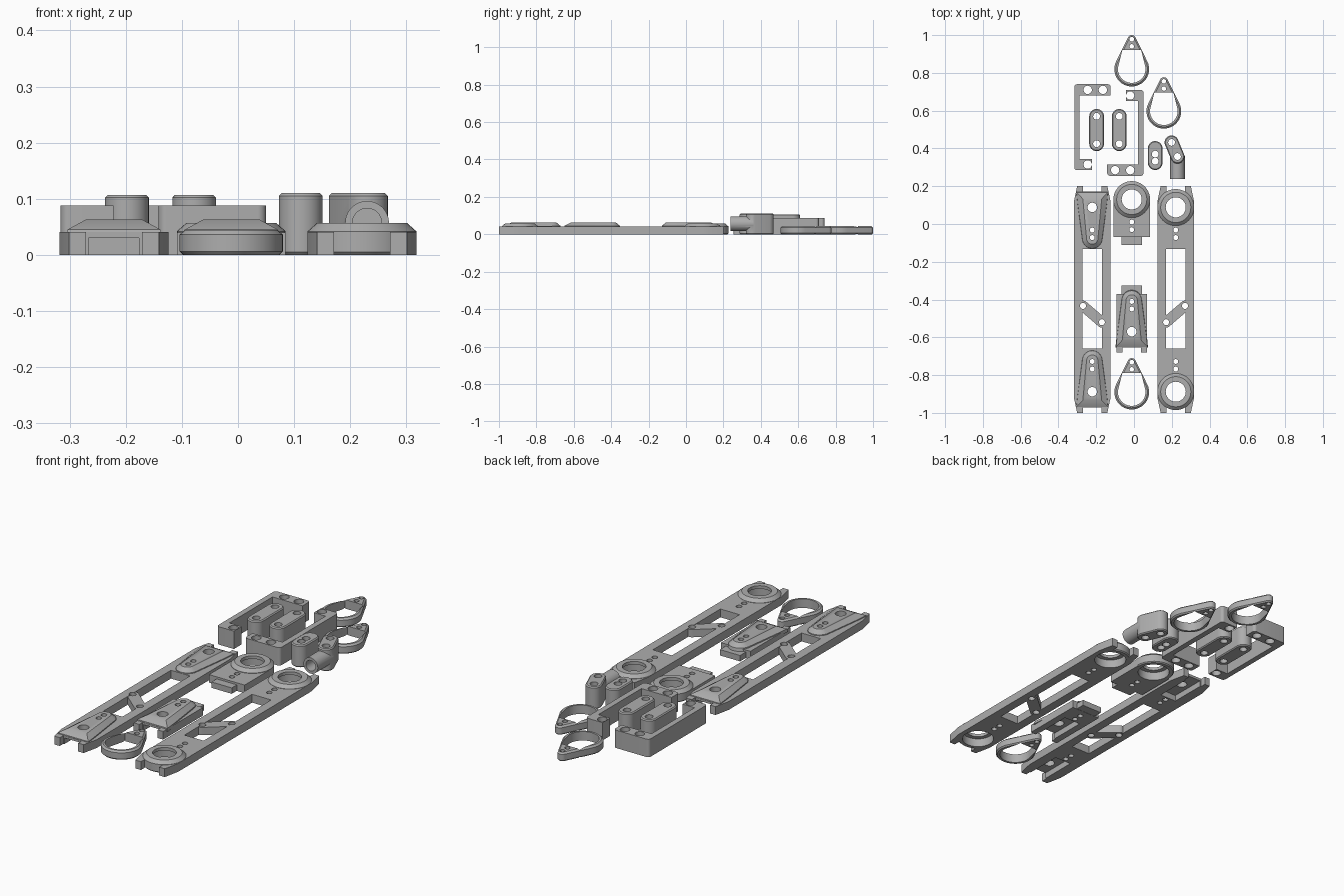
import bpy, bmesh, math
from mathutils import Vector

if "Cube" in bpy.data.objects:
    bpy.data.objects.remove(bpy.data.objects["Cube"], do_unlink=True)

grey = bpy.data.materials.new("plain_grey")
grey.use_nodes = True
COLOUR = (0.42, 0.42, 0.42, 1)
grey.diffuse_color = COLOUR
grey.node_tree.nodes["Principled BSDF"].inputs["Base Color"].default_value = COLOUR


# Convex solid wrapped around stacked layers of discs (x, y, radius)
def solid(*layers, along_y=False):
    bm = bmesh.new()
    for level, discs in layers:
        for x, y, r in discs:
            n = 40 if r > 0 else 1
            for i in range(n):
                a = math.tau * i / n
                p = (x + r * math.cos(a), y + r * math.sin(a))
                bm.verts.new((p[0], level, p[1]) if along_y else (p[0], p[1], level))
    res = bmesh.ops.convex_hull(bm, input=bm.verts)
    loose = [g for g in res["geom_interior"] if isinstance(g, bmesh.types.BMVert)]
    bmesh.ops.delete(bm, geom=loose, context="VERTS")
    bmesh.ops.dissolve_limit(bm, angle_limit=0.005, verts=bm.verts, edges=bm.edges)
    bmesh.ops.recalc_face_normals(bm, faces=bm.faces)
    me = bpy.data.meshes.new("solid")
    bm.to_mesh(me)
    bm.free()
    ob = bpy.data.objects.new("solid", me)
    bpy.context.collection.objects.link(ob)
    return ob


def prism(discs, z0, z1):
    return solid((z0, discs), (z1, discs))


def box(x0, x1, y0, y1, z0, z1, r=0):
    return prism([(x, y, r) for x in (x0 + r, x1 - r) for y in (y0 + r, y1 - r)], z0, z1)


def hole(x, y, r, top=0.2):
    return prism([(x, y, r)], -0.05, top)


# Prism with small chamfers at top and bottom
def soft(discs, z, c=0.005):
    small = [(x, y, r - c) for x, y, r in discs]
    return solid((0, small), (c, discs), (z - c, discs), (z, small))


# Fold additions and cuts into the first solid, in order
def build(name, body, *steps):
    for op, part in steps:
        mod = body.modifiers.new("join", "BOOLEAN")
        mod.operation = "UNION" if op == "+" else "DIFFERENCE"
        mod.solver = "EXACT"
        mod.object = part
    graph = bpy.context.evaluated_depsgraph_get()
    graph.update()
    me = bpy.data.meshes.new_from_object(body.evaluated_get(graph))
    body.modifiers.clear()
    body.data = me
    for _, part in steps:
        bpy.data.objects.remove(part, do_unlink=True)
    body.name = me.name = name
    me.materials.clear()
    me.materials.append(grey)
    bpy.ops.object.select_all(action="DESELECT")
    body.select_set(True)
    bpy.context.view_layer.objects.active = body
    bpy.ops.object.shade_smooth_by_angle(angle=math.radians(30))


# Tapered cover with screw holes; d points to its wide open end
def pod(x, y, d):
    def layer(tip, near, wide, end):
        return [(x, y - 0.165 * d, tip), (x - wide, y + end * d, 0), (x + wide, y + end * d, 0),
                (x - near, y + 0.02 * d, 0), (x + near, y + 0.02 * d, 0)]
    cover = solid((0.03, layer(0.055, 0.08, 0.086, 0.083)), (0.045, layer(0.052, 0.077, 0.083, 0.08)),
                  (0.063, layer(0.03, 0.045, 0.05, 0.045)))
    ends = sorted((y - 0.1 * d, y + 0.15 * d))
    notch = sorted((y + 0.083 * d, y + 0.15 * d))
    return [("+", cover),
            ("-", box(x - 0.045, x + 0.045, *ends, -0.05, 0.03)),
            ("-", box(x - 0.05, x + 0.05, *notch, -0.05, 0.2)),
            ("-", hole(x, y, 0.025)),
            ("-", hole(x, y - 0.12 * d, 0.013)), ("-", hole(x, y - 0.16 * d, 0.013))]


# Bearing seat: chamfered boss with a pocket below
def seat(x, y, d):
    boss = solid((0, [(x, y, 0.092)]), (0.005, [(x, y, 0.097)]),
                 (0.042, [(x, y, 0.097)]), (0.057, [(x, y, 0.08)]))
    return [("+", boss), ("-", hole(x, y, 0.074, 0.042)), ("-", hole(x, y, 0.053)),
            ("-", hole(x, y - 0.12 * d, 0.013)), ("-", hole(x, y - 0.16 * d, 0.013))]


# Two long rails: covers on one, bearing seats on the other
for name, s, fitting in (("right_rail", -1, pod), ("left_rail", 1, seat)):
    cx, mid = s * 0.221, -0.4
    outline = [(cx + sx * w, mid + sy * h, 0) for sx in (-1, 1) for sy in (-1, 1)
               for w, h in ((0.097, 0.52), (0.08, 0.6))]
    steps = [("-", box(cx - 0.052, cx + 0.052, mid - 0.258, mid + 0.268, -0.05, 0.2))]
    a, b = (s * 0.27, -0.434), (s * 0.17, -0.52)
    steps.append(("+", prism([(*a, 0.028), (*b, 0.028)], 0.001, 0.039)))
    steps += [("-", hole(*a, 0.016)), ("-", hole(*b, 0.016))]
    for d in (-1, 1):
        y = mid + 0.488 * d
        if fitting is seat:
            cut = sorted((y + 0.03 * d, y + 0.2 * d))
            steps.append(("-", box(cx - 0.05, cx + 0.05, *cut, -0.05, 0.2)))
        steps += fitting(cx, y, d)
    build(name, prism(outline, 0, 0.041), *steps)

# Short middle pieces
MID = -0.012
build("middle_cover", box(MID - 0.08, MID + 0.08, -0.68, -0.37, 0, 0.04),
      ("+", box(MID - 0.055, MID + 0.055, -0.45, -0.325, 0.001, 0.03)), *pod(MID, -0.57, -1))
build("middle_seat", box(MID - 0.097, MID + 0.097, -0.07, 0.13, 0, 0.04),
      ("+", box(MID - 0.055, MID + 0.055, -0.11, 0, 0.001, 0.03)), *seat(MID, 0.13, 1))

# Teardrop clips
for i, (x, y) in enumerate(((MID, -0.89), (MID, 0.82), (0.158, 0.597))):
    wide, tip = (x, y, 0.092), (x, y + 0.158, 0.022)
    body = solid((0, [(x, y, 0.086), (x, y + 0.158, 0.016)]), (0.006, [wide, tip]),
                 (0.036, [wide, tip]), (0.044, [(x, y, 0.083), (x, y + 0.158, 0.014)]))
    window = prism([(x, y, 0.073), (x - 0.05, y + 0.1, 0), (x + 0.05, y + 0.1, 0)], -0.05, 0.2)
    build(f"clip_{i + 1}", body, ("-", window),
          ("-", hole(x, y + 0.12, 0.012)), ("-", hole(x, y + 0.158, 0.012)))

# C-shaped brackets
build("outer_bracket", box(-0.316, -0.124, 0.285, 0.74, 0, 0.088, 0.015),
      ("-", box(-0.288, 0, 0.345, 0.68, -0.05, 0.2)), ("-", box(-0.222, 0, 0.2, 0.5, -0.05, 0.2)),
      *[("-", hole(x, y, 0.022)) for x, y in ((-0.245, 0.71), (-0.165, 0.71), (-0.245, 0.315))])
build("inner_bracket", box(-0.142, 0.05, 0.255, 0.71, 0, 0.088, 0.015),
      ("-", box(-0.3, 0.022, 0.315, 0.65, -0.05, 0.2)), ("-", box(-0.3, -0.042, 0.5, 0.8, -0.05, 0.2)),
      *[("-", hole(x, y, 0.022)) for x, y in ((-0.02, 0.68), (-0.1, 0.285), (-0.02, 0.285))])

# Rounded spacers
for name, x, low, high, gap, z in (("spacer_1", -0.198, 0.425, 0.57, 0, 0.107),
                                   ("spacer_2", -0.078, 0.425, 0.57, 0, 0.107),
                                   ("short_spacer", 0.112, 0.325, 0.4, 0.03, 0.11)):
    build(name, soft([(x, low, 0.039), (x, high, 0.039)], z),
          ("-", hole(x, low + gap / 4, 0.018)), ("-", hole(x, high - gap, 0.018)))

# Angled socket with a horizontal tube
tube = [(0.23, 0.057, 0.039)]
build("angled_socket", soft([(0.199, 0.432, 0.037), (0.23, 0.357, 0.037)], 0.11),
      ("+", solid((0.237, tube), (0.36, tube), along_y=True)),
      ("-", solid((0.2, [(0.23, 0.057, 0.026)]), (0.32, [(0.23, 0.057, 0.026)]), along_y=True)),
      ("-", hole(0.199, 0.432, 0.018)), ("-", hole(0.23, 0.357, 0.018)))
